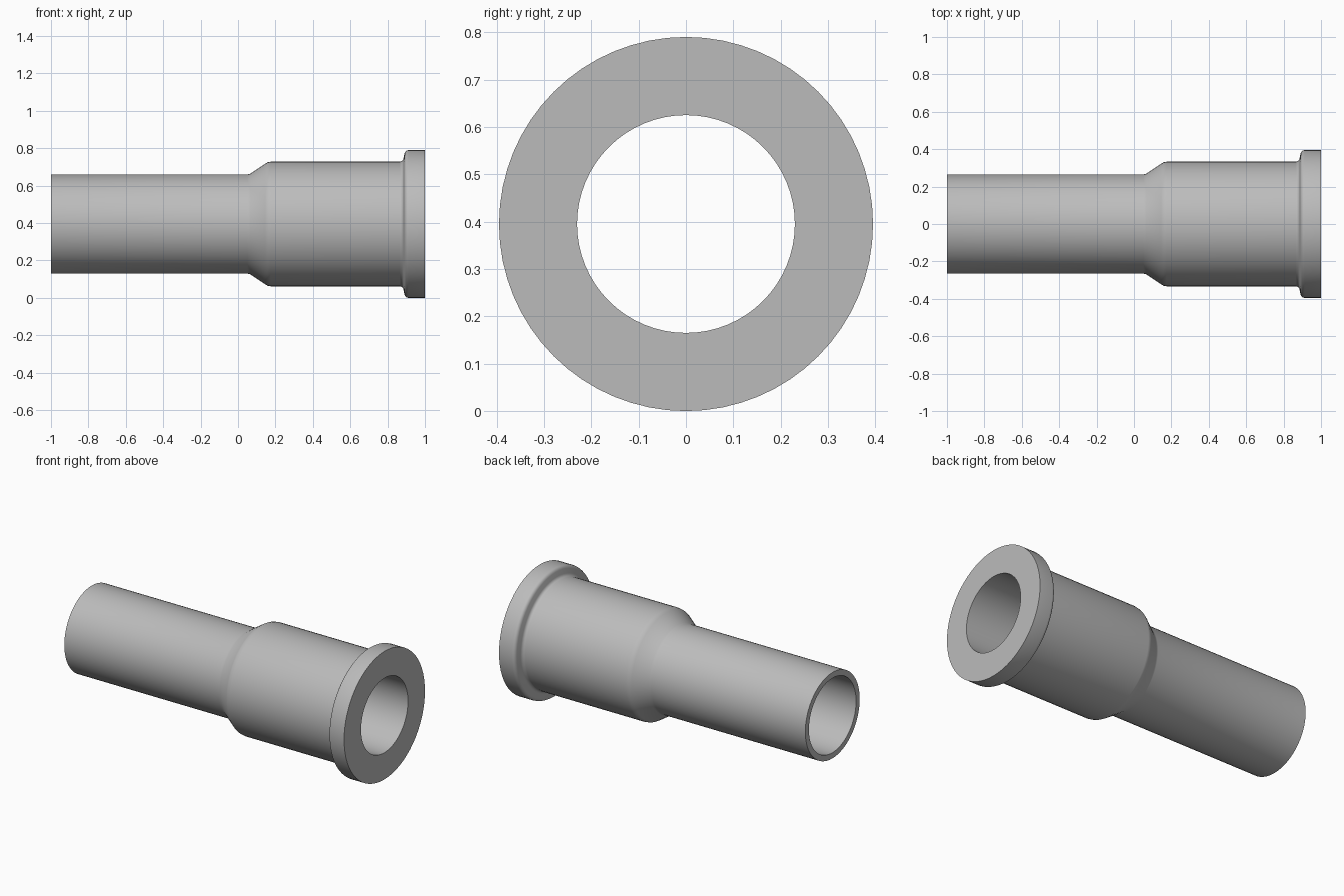
import bpy, bmesh, math
from mathutils import Matrix, Vector

cube = bpy.data.objects.get("Cube")
if cube:
    bpy.data.objects.remove(cube, do_unlink=True)

SIDES = 64
AXIS_Z = 0.395
BORE = 0.23


def arc(cx, cr, radius, start, end, steps=4):
    """Points of a rounded corner in (x, radius) space."""
    angles = [math.radians(start + (end - start) * i / steps) for i in range(steps + 1)]
    return [(cx + radius * math.cos(a), cr + radius * math.sin(a)) for a in angles]


# Closed wall section: spigot, cone, socket, flange, then back along the bore
section = [(-1, 0.265), (0.05, 0.265)]
section += [(0.065, 0.269), (0.145, 0.322)]
section += [(0.158, 0.33), (0.175, 0.333)]
section += [(0.865, 0.333)]
section += arc(0.865, 0.353, 0.02, -80, -10)
section += arc(0.912, 0.373, 0.022, 170, 90)
section += [(1, 0.395), (1, BORE), (-1, BORE)]

# Revolve the section around the pipe axis
bm = bmesh.new()
rings = []
for i in range(SIDES):
    turn = Matrix.Rotation(math.tau * i / SIDES, 3, 'X')
    rings.append([bm.verts.new(turn @ Vector((x, 0, r)) + Vector((0, 0, AXIS_Z)))
                  for x, r in section])
n = len(section)
for i in range(SIDES):
    a, b = rings[i], rings[(i + 1) % SIDES]
    for j in range(n):
        k = (j + 1) % n
        bm.faces.new((a[j], a[k], b[k], b[j]))
bmesh.ops.recalc_face_normals(bm, faces=bm.faces)
mesh = bpy.data.meshes.new("pipe_reducer")
bm.to_mesh(mesh)
bm.free()
pipe = bpy.data.objects.new("pipe_reducer", mesh)
bpy.context.collection.objects.link(pipe)

# Plain grey material
grey = bpy.data.materials.new("plain_grey")
grey.use_nodes = True
colour = (0.5, 0.5, 0.5, 1)
grey.diffuse_color = colour
grey.node_tree.nodes["Principled BSDF"].inputs["Base Color"].default_value = colour
mesh.materials.append(grey)

# Smooth round surfaces, sharp end rims
bpy.ops.object.select_all(action='DESELECT')
pipe.select_set(True)
bpy.context.view_layer.objects.active = pipe
bpy.ops.object.shade_smooth_by_angle(angle=math.radians(40))
